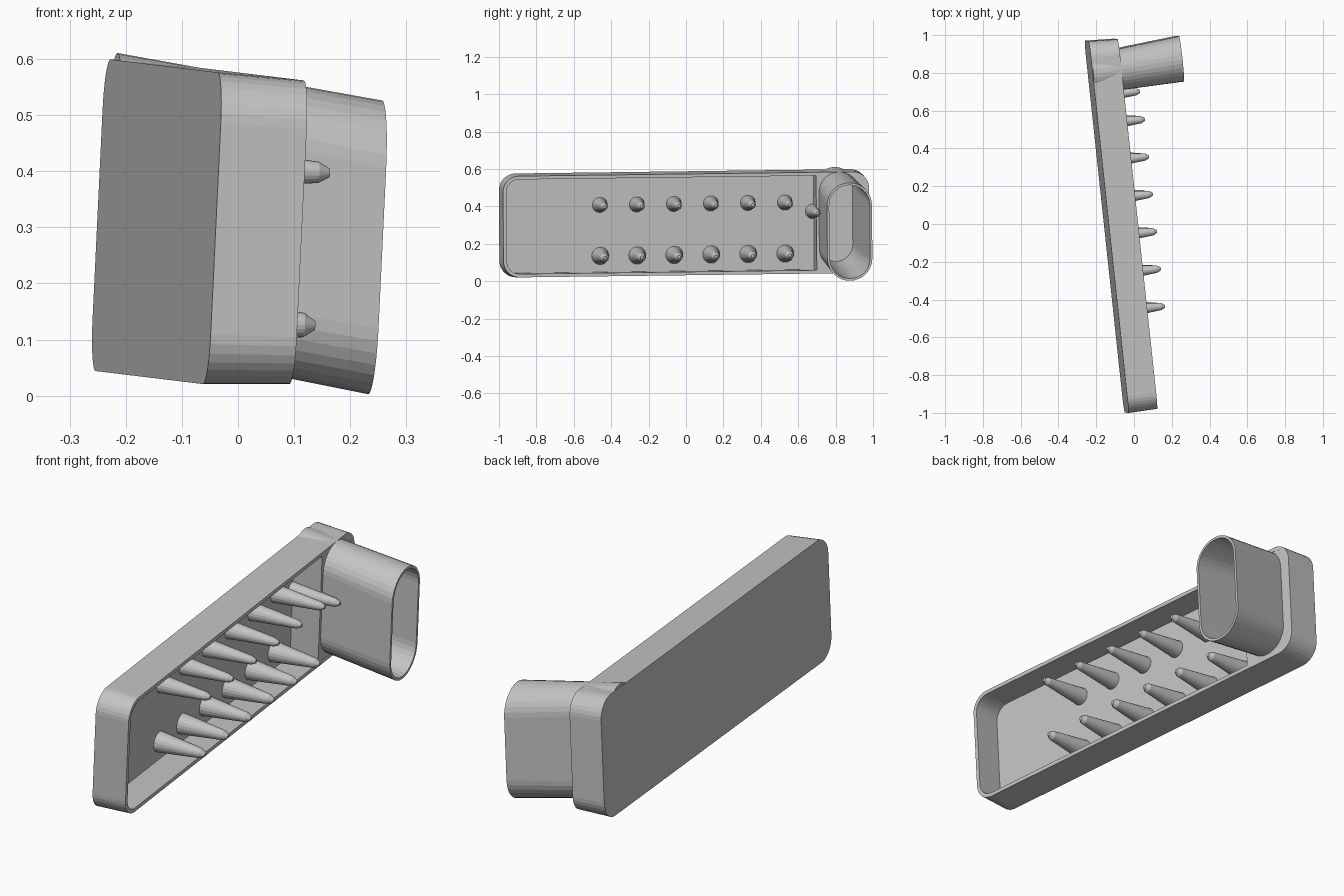
import bpy, bmesh, math
from mathutils import Vector, Matrix

if "Cube" in bpy.data.objects:
    bpy.data.objects.remove(bpy.data.objects["Cube"])

# Tilted frame of the tray: length, width and depth axes about the back plate centre
L = Vector((-0.107, 1, 0.013)).normalized()
W = Vector((0.047, 0, 1))
W = (W - L * W.dot(L)).normalized()
D = L.cross(W)
FRAME = Matrix.Translation((-0.145, -0.015, 0.31)) @ Matrix((L, W, D)).transposed().to_4x4()

grey = bpy.data.materials.new("light grey")
grey.diffuse_color = (0.55, 0.55, 0.55, 1)
grey.use_nodes = True
grey.node_tree.nodes["Principled BSDF"].inputs["Base Color"].default_value = grey.diffuse_color


def rounded(hl, hw, r, cl=0, cw=0, n=8):
    """Rounded rectangle in the length/width plane, counter-clockwise."""
    pts = []
    for k, (sl, sw) in enumerate(((1, 1), (-1, 1), (-1, -1), (1, -1))):
        for i in range(n + 1):
            a = math.pi / 2 * (k + i / n)
            pts.append((cl + sl * (hl - r) + r * math.cos(a),
                        cw + sw * (hw - r) + r * math.sin(a)))
    return pts


def loft(name, rings):
    """Closed solid through (outline, depth) rings, capped at both ends."""
    bm = bmesh.new()
    loops = [[bm.verts.new((p[0], p[1], d)) for p in pts] for pts, d in rings]
    for a, b in zip(loops, loops[1:]):
        for i in range(len(a)):
            j = (i + 1) % len(a)
            bm.faces.new((a[i], a[j], b[j], b[i]))
    bm.faces.new(loops[0][::-1])
    bm.faces.new(loops[-1])
    bmesh.ops.recalc_face_normals(bm, faces=bm.faces)
    bm.transform(FRAME)
    me = bpy.data.meshes.new(name)
    bm.to_mesh(me)
    bm.free()
    me.materials.append(grey)
    ob = bpy.data.objects.new(name, me)
    bpy.context.collection.objects.link(ob)
    return ob


# Shallow tray with a slight draft and a thin rim
tray = loft("tray", [
    (rounded(0.99, 0.278, 0.09), 0),
    (rounded(0.984, 0.271, 0.085), 0.155),
    (rounded(0.966, 0.253, 0.068), 0.155),
    (rounded(0.968, 0.255, 0.068), 0.02)])

# Solid block filling the far end of the tray
o = rounded(0.974, 0.262, 0.075)
outline = o[:9] + [(0.70, 0.262), (0.70, -0.262)] + o[27:]
block = loft("end_block", [(outline, 0.01), (outline, 0.154)])


# Leaning, slightly flared oval tube
def oval(d, inset):
    t = d / 0.484
    hl = 0.104 + 0.017 * t - inset
    hw = 0.257 + 0.005 * t - inset
    return (rounded(hl, hw, hl - 0.001, 0.815 + 0.028 * t, 0.034 - 0.068 * t), d)


loft("oval_tube", [oval(0.003, 0), oval(0.484, 0), oval(0.484, 0.012), oval(0.02, 0.012)])

# Clear the tray and block out of the tube's bore
cutter = loft("bore_cutter", [oval(0.012, 0.006), oval(0.45, 0.006)])
cutter.hide_render = True
for ob in (tray, block):
    m = ob.modifiers.new("bore", 'BOOLEAN')
    m.operation = 'DIFFERENCE'
    m.solver = 'EXACT'
    m.object = cutter
    bpy.context.view_layer.objects.active = ob
    bpy.ops.object.modifier_apply(modifier=m.name)
bpy.data.objects.remove(cutter)


# Tapered pegs in two rows, plus one beside the block
def peg(name, l, w, r, top):
    prof = ((r, 0.01), (r * 0.45, top - 0.02), (0.008, top))
    loft(name, [([(l + q * math.cos(a * math.pi / 10), w + q * math.sin(a * math.pi / 10))
                  for a in range(20)], d) for q, d in prof])


for i in range(6):
    l = -0.449 + 0.199 * i
    peg(f"upper_peg_{i + 1}", l, 0.105, 0.042, 0.257)
    peg(f"lower_peg_{i + 1}", l, -0.168, 0.048, 0.244)
peg("end_peg", 0.695, 0.056, 0.041, 0.25)
